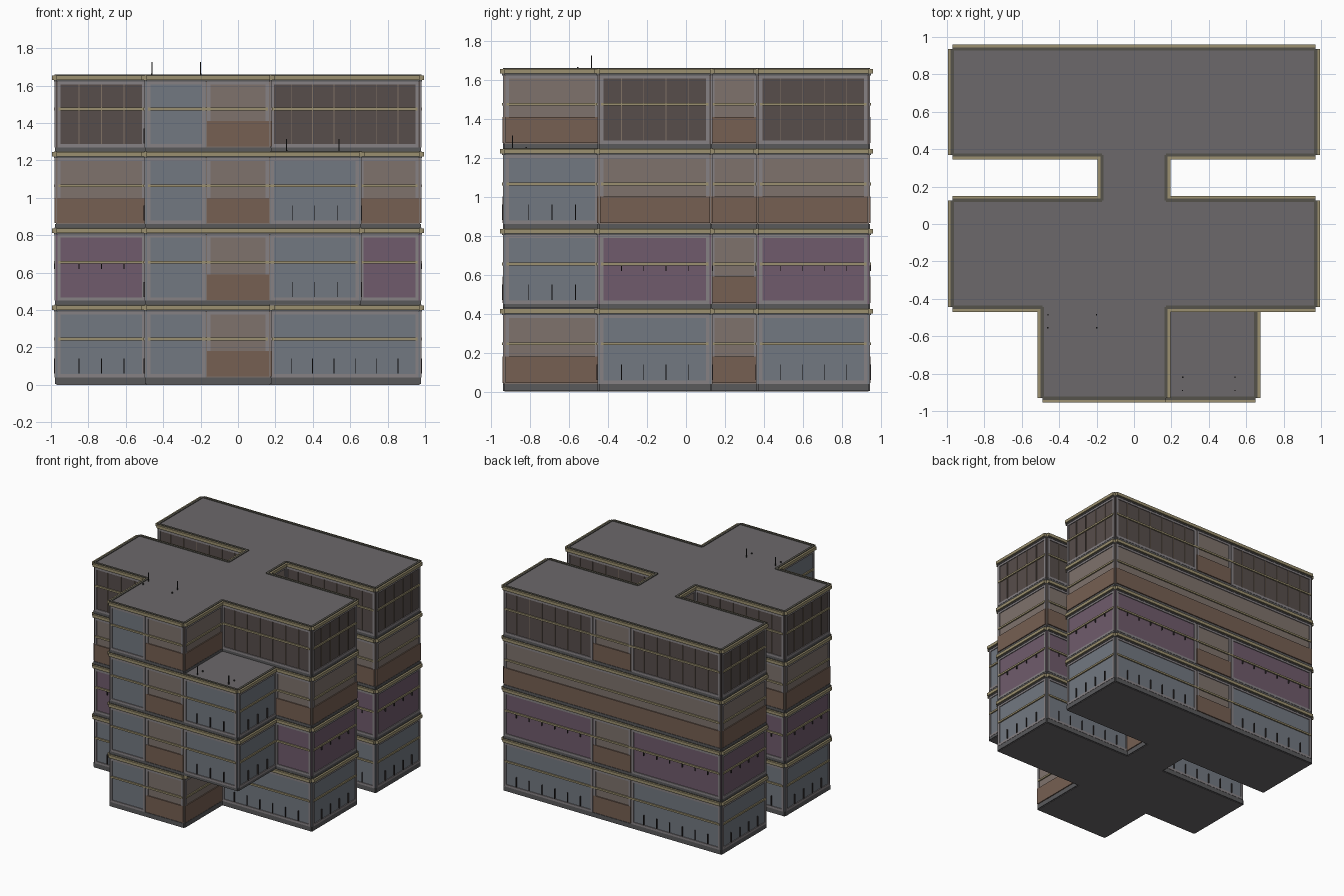
import bpy, bmesh
from mathutils import Vector

if "Cube" in bpy.data.objects:
    bpy.data.objects.remove(bpy.data.objects["Cube"])

COLOURS = {
    "roof_core": (0.15, 0.14, 0.145), "blue_panels": (0.17, 0.19, 0.22),
    "purple_panels": (0.16, 0.105, 0.15), "tan_panels": (0.21, 0.17, 0.15),
    "brown_panels": (0.18, 0.115, 0.085), "dark_glazing": (0.095, 0.075, 0.07),
    "window_frames": (0.24, 0.22, 0.23), "cornices": (0.33, 0.28, 0.16),
    "rails": (0.33, 0.28, 0.16), "mullions": (0.22, 0.17, 0.13),
    "plinths": (0.10, 0.10, 0.105), "edge_caps": (0.09, 0.085, 0.07),
    "wall_fins": (0.03, 0.025, 0.025), "roof_rods": (0.03, 0.03, 0.03),
}
parts = {name: bmesh.new() for name in COLOURS}


def prism(name, pts, z0, z1):
    bm = parts[name]
    face = bm.faces.new([bm.verts.new((x, y, z0)) for x, y in pts])
    top = bmesh.ops.extrude_face_region(bm, geom=[face])["geom"]
    bmesh.ops.translate(bm, vec=(0, 0, z1 - z0),
                        verts=[v for v in top if isinstance(v, bmesh.types.BMVert)])


class Wall:
    """A straight facade; boxes are placed by distance along, out and up."""
    def __init__(self, p, q):
        self.p = Vector(p)
        d = Vector(q) - self.p
        self.length = d.length
        self.d = d.normalized()
        self.n = Vector((self.d.y, -self.d.x))

    def box(self, name, a, b, o0, o1, z0, z1):
        pts = [self.p + self.d * s + self.n * o
               for s, o in ((a, o0), (a, o1), (b, o1), (b, o0))]
        prism(name, [tuple(v) for v in pts], z0, z1)


def bay(w, a, b, style, top):
    lo, hi = top - 0.385, top - 0.03
    skin = {"blue": "blue_panels", "purple": "purple_panels",
            "tan": "tan_panels", "dark": "dark_glazing"}[style]
    # panel, with solid brown parapet under the tan bays
    w.box(skin, a, b, -0.01, 0.004, lo, hi)
    if style == "tan":
        w.box("brown_panels", a + 0.003, b - 0.003, 0, 0.012, lo + 0.005, top - 0.245)
    # frame
    f = 0.022
    z = top - 0.245 if style == "tan" else lo
    w.box("window_frames", a + 0.004, a + f, 0, 0.010, z, hi)
    w.box("window_frames", b - f, b - 0.004, 0, 0.010, z, hi)
    w.box("window_frames", a + f, b - f, 0, 0.010, hi - 0.018, hi)
    if style != "tan":
        w.box("window_frames", a + f, b - f, 0, 0.010, lo, lo + 0.018)
    # mullions or short fins
    n = round((b - a) / 0.115)
    if b - a < 0.4:
        return
    for i in range(1, n):
        s = a + (b - a) * i / n
        if style == "dark":
            w.box("mullions", s - 0.002, s + 0.002, 0, 0.010, lo + 0.018, hi - 0.018)
        elif style == "blue":
            w.box("wall_fins", s - 0.002, s + 0.002, 0, 0.014, lo + 0.02, lo + 0.10)
        elif style == "purple":
            w.box("wall_fins", s - 0.002, s + 0.002, 0, 0.014, top - 0.215, top - 0.18)


# outline shared by all floors, after the front wing; letter gives facade type
REST = [((.97, -.445), "W"), ((.97, .125), "W"), ((.17, .125), "N"), ((.17, .37), "W"),
        ((.97, .37), "W"), ((.97, .935), "B"), ((-.97, .935), "W"), ((-.97, .37), "W"),
        ((-.17, .37), "N"), ((-.17, .125), "W"), ((-.97, .125), "W"),
        ((-.97, -.445), "W"), ((-.49, -.445), "L")]
NARROW = [((-.49, -.93), "F"), ((.17, -.93), "N"), ((.17, -.445), "W")]
WIDE = [((-.49, -.93), "F"), ((.65, -.93), "L"), ((.65, -.445), "W")]
WING = ["blue", "purple", "tan", "dark"]

for floor in range(4):
    top = 0.425 + 0.41 * floor
    base = 0 if floor == 0 else top - 0.41
    outline = (WIDE if floor in (1, 2) else NARROW) + REST
    pts = [p for p, _ in outline]
    prism("roof_core", pts, base, top)
    for i, (p, kind) in enumerate(outline):
        w = Wall(p, pts[(i + 1) % len(pts)])
        n, wing = w.length, WING[floor]
        if kind == "F":
            bays = [(0, .32, "blue"), (.32, .66, "tan")]
            if n > 1:
                bays.append((.66, n, "blue"))
        elif kind == "B":
            bays = [(0, .8, wing), (.8, 1.14, "tan"), (1.14, n, wing)]
            if wing == "tan":
                bays = [(0, n, "tan")]
        else:
            bays = [(0, n, {"W": wing, "N": "tan", "L": "blue"}[kind])]
        for a, b, style in bays:
            bay(w, a, b, style, top)
        # long horizontal trims
        w.box("plinths", 0, n, -0.01, 0.008, base + 0.004, top - 0.385)
        w.box("rails", 0.01, n - 0.01, 0, 0.014, top - 0.187, top - 0.173)
        w.box("plinths", 0, n, -0.01, 0.013, top - 0.032, top - 0.024)
        w.box("cornices", 0, n, -0.006, 0.025, top - 0.024, top)
        w.box("edge_caps", 0, n, -0.008, 0.010, top, top + 0.005)

# thin rods and stubs standing on the two front roofs
for xs, y, y2, z in (((-.46, -.2), -.485, -.555, 1.655), ((.26, .54), -.89, -.82, 1.245)):
    for x in xs:
        for yy, h, r in ((y, .07, .003), (y2, .01, .004)):
            prism("roof_rods", [(x - r, yy - r), (x + r, yy - r), (x + r, yy + r),
                                (x - r, yy + r)], z, z + h)

for name, bm in parts.items():
    bmesh.ops.recalc_face_normals(bm, faces=bm.faces[:])
    mesh = bpy.data.meshes.new(name)
    bm.to_mesh(mesh)
    bm.free()
    mat = bpy.data.materials.new(name)
    mat.diffuse_color = (*COLOURS[name], 1)
    mat.use_nodes = True
    mat.node_tree.nodes["Principled BSDF"].inputs["Base Color"].default_value = mat.diffuse_color
    mesh.materials.append(mat)
    bpy.context.collection.objects.link(bpy.data.objects.new(name, mesh))
